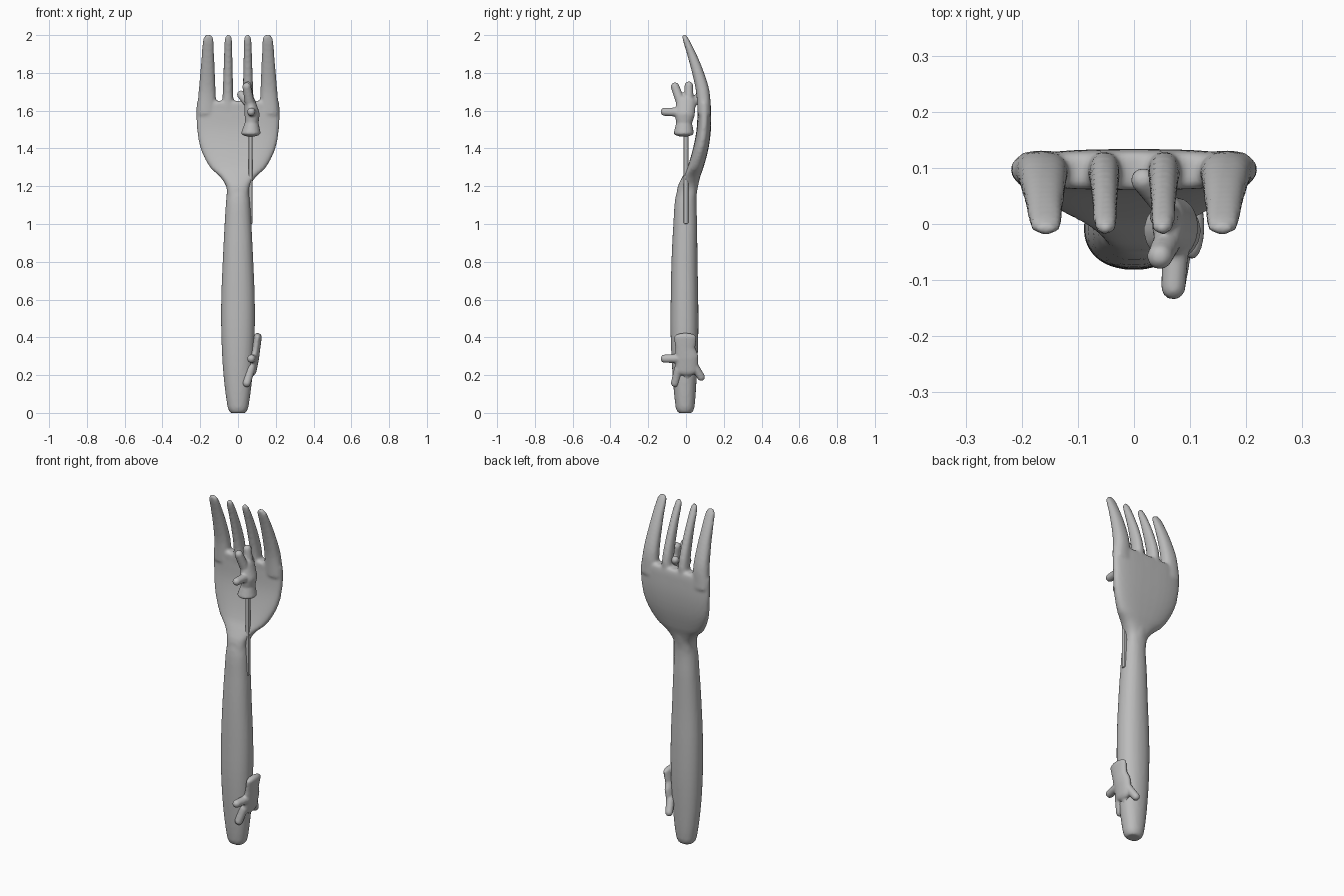
import bpy, bmesh, math
from mathutils import Vector, Matrix

cube = bpy.data.objects.get("Cube")
if cube:
    bpy.data.objects.remove(cube)

grey = bpy.data.materials.new("plain grey")
grey.use_nodes = True
grey.diffuse_color = (0.5, 0.5, 0.5, 1)
grey.node_tree.nodes["Principled BSDF"].inputs["Base Color"].default_value = (0.5, 0.5, 0.5, 1)


def smooth_rows(rows, steps=4):
    """Catmull-Rom resampling of profile rows."""
    rows = [Vector(r) for r in rows]
    out = []
    for i in range(len(rows) - 1):
        a, b, c, d = rows[max(i - 1, 0)], rows[i], rows[i + 1], rows[min(i + 2, len(rows) - 1)]
        # chord-aware tangents, measured along height
        m1 = (c - a) / (c[0] - a[0]) * (c[0] - b[0])
        m2 = (d - b) / (d[0] - b[0]) * (c[0] - b[0])
        for k in range(steps):
            t = k / steps
            out.append(b * (2*t**3 - 3*t*t + 1) + m1 * (t**3 - 2*t*t + t)
                       + c * (3*t*t - 2*t**3) + m2 * (t**3 - t*t))
    return out + [rows[-1]]


def loft(bm, rows, power, sides=32):
    """Stack rounded sections; each row is height, x, half width, y, half depth."""
    def bend(v):
        return math.copysign(abs(v) ** (2 / power), v)
    rings = []
    for z, x, w, y, d in smooth_rows(rows):
        ring = []
        for i in range(sides):
            a = math.tau * i / sides
            ring.append(bm.verts.new((x + w * bend(math.cos(a)), y + d * bend(math.sin(a)), z)))
        rings.append(ring)
    for low, high in zip(rings, rings[1:]):
        for i in range(sides):
            j = (i + 1) % sides
            bm.faces.new((low[i], low[j], high[j], high[i]))
    bm.faces.new(rings[0][::-1])
    bm.faces.new(rings[-1])


def hull(bm, *balls):
    """Wrap ellipsoids, each a centre and radii, in one convex body."""
    part = bmesh.new()
    for centre, radii in balls:
        place = Matrix.Translation(centre) @ Matrix.Diagonal((*radii, 1))
        bmesh.ops.create_uvsphere(part, u_segments=16, v_segments=10, radius=1, matrix=place)
    result = bmesh.ops.convex_hull(part, input=part.verts)
    spare = [g for g in result["geom_interior"] if isinstance(g, bmesh.types.BMVert)]
    bmesh.ops.delete(part, geom=list(set(spare)), context="VERTS")
    bmesh.ops.recalc_face_normals(part, faces=part.faces)
    temp = bpy.data.meshes.new("part")
    part.to_mesh(temp)
    part.free()
    bm.from_mesh(temp)
    bpy.data.meshes.remove(temp)


def finish(bm, name, voxel=0, relax=0):
    mesh = bpy.data.meshes.new(name)
    bm.to_mesh(mesh)
    bm.free()
    mesh.materials.append(grey)
    obj = bpy.data.objects.new(name, mesh)
    bpy.context.collection.objects.link(obj)
    if voxel:
        fuse = obj.modifiers.new("fuse", "REMESH")
        fuse.mode = "VOXEL"
        fuse.voxel_size = voxel
        fuse.use_smooth_shade = True
        soften = obj.modifiers.new("soften", "SMOOTH")
        soften.factor = 0.5
        soften.iterations = relax
    return obj


# Fork: handle, head and four tines fused into one body
bm = bmesh.new()
loft(bm, [(0, 0, .042, -.005, .038), (.03, 0, .055, -.005, .05), (.2, 0, .077, -.007, .064),
          (.4, 0, .088, -.008, .073), (.6, 0, .089, -.008, .073), (.8, 0, .081, -.008, .069),
          (1, 0, .071, -.004, .063), (1.15, 0, .061, .001, .055), (1.25, 0, .05, .03, .045)], 2.2)
loft(bm, [(1.14, 0, .058, .001, .053), (1.2, 0, .063, .009, .052), (1.25, 0, .095, .028, .047),
          (1.3, 0, .148, .05, .043), (1.4, 0, .198, .078, .041), (1.5, 0, .217, .094, .038),
          (1.6, 0, .221, .097, .036), (1.64, 0, .219, .095, .034), (1.65, 0, .215, .094, .028)], 2.7)
curve = [(1.58, .097, .035), (1.7, .089, .036), (1.8, .064, .032), (1.9, .03, .025),
         (1.98, -.002, .016), (2.003, -.01, .008)]
for side in (-1, 1):
    for x0, x1, w0, w1 in ((.166, .157, .053, .026), (.054, .051, .031, .019)):
        rows = []
        for z, y, d in curve:
            t = (z - 1.58) / 0.42
            w = w0 + (w1 - w0) * t
            if z > 2:
                w *= 0.5
            rows.append((z, side * (x0 + (x1 - x0) * t), w, y, d))
        loft(bm, rows, 2.3, 20)
finish(bm, "fork_body", .009, 3)

# Raised arm: a thin straight rod at the left side
bm = bmesh.new()
place = Matrix.Translation((.066, 0, 1.25)) @ Matrix.Diagonal((.021, .024, .5, 1))
bmesh.ops.create_cube(bm, size=1, matrix=place)
arm = finish(bm, "raised_arm")
edge = arm.modifiers.new("rounded edges", "BEVEL")
edge.width = .006
edge.segments = 2


def glove(name, cuff, palm, fingers):
    """A cuffed hand: cuff and palm hulls plus tapering fingers."""
    bm = bmesh.new()
    hull(bm, *cuff)
    hull(bm, cuff[0], *palm)
    for root, tip, size in fingers:
        hull(bm, (root, (size * 1.1,) * 3), (tip, (size,) * 3))
    finish(bm, name, .006, 3)


# Raised hand with three fingers and a thumb
glove("raised_hand",
      [((.073, -.01, 1.535), (.036, .042, .03)), ((.068, -.012, 1.482), (.052, .054, .02))],
      [((.078, -.006, 1.58), (.037, .053, .04)), ((.062, 0, 1.645), (.03, .052, .035))],
      [((.075, -.03, 1.592), (.07, -.113, 1.594), .022),
       ((.06, -.03, 1.65), (.046, -.058, 1.727), .023),
       ((.06, .015, 1.65), (.05, .015, 1.732), .023),
       ((.055, .035, 1.64), (.016, .078, 1.685), .022)])

# Lowered hand resting against the handle
glove("lowered_hand",
      [((.094, -.004, .34), (.024, .053, .03)), ((.104, -.004, .4), (.022, .06, .023))],
      [((.086, .004, .3), (.027, .062, .04)), ((.074, .004, .235), (.026, .06, .04))],
      [((.082, -.03, .288), (.07, -.113, .287), .022),
       ((.066, -.04, .23), (.046, -.058, .158), .022),
       ((.07, .002, .23), (.05, .004, .18), .022),
       ((.07, .045, .245), (.054, .08, .19), .021)])
